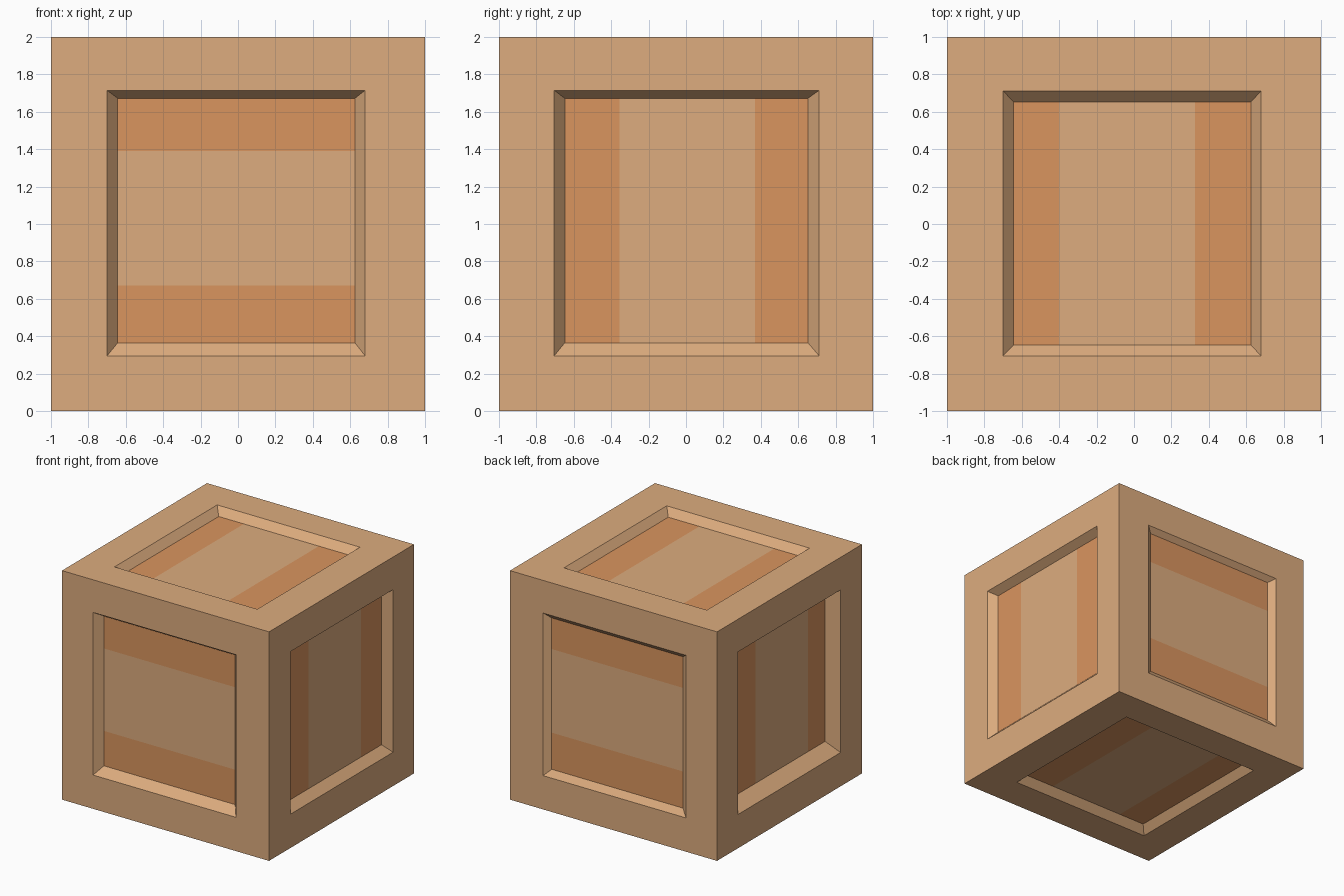
import bpy, bmesh

if "Cube" in bpy.data.objects:
    bpy.data.objects.remove(bpy.data.objects["Cube"])


def material(name, rgb):
    lin = [((c / 255 + 0.055) / 1.055) ** 2.4 for c in rgb]
    m = bpy.data.materials.new(name)
    m.diffuse_color = (*lin, 1)
    m.use_nodes = True
    m.node_tree.nodes["Principled BSDF"].inputs["Base Color"].default_value = m.diffuse_color
    return m


mesh = bpy.data.meshes.new("crate")
crate = bpy.data.objects.new("crate", mesh)
bpy.context.collection.objects.link(crate)
mesh.materials.append(material("light wood", (221, 172, 126)))
mesh.materials.append(material("orange wood", (218, 149, 95)))

LOW, HIGH = (-1, -1, 0), (1, 1, 2)
# Opening in the frame and the smaller recessed panel, as ranges on x, y, z
OPENING = ((-0.70, 0.68), (-0.705, 0.712), (0.295, 1.715))
PANEL = ((-0.643, 0.625), (-0.648, 0.652), (0.365, 1.672))

bm = bmesh.new()


def side(axis, sign, depth, plain, floor=None):
    """One crate side: flat frame, sloped walls and a recessed striped panel.
    The stripes cross the next axis; plain is the unstriped middle range."""
    u, v = (axis + 1) % 3, (axis + 2) % 3
    top = HIGH[axis] if sign > 0 else LOW[axis]
    panel = list(PANEL)
    if floor is not None:
        panel[2] = (floor, PANEL[2][1])

    def vert(a, b, d):
        co = [0, 0, 0]
        co[axis], co[u], co[v] = top - sign * d, a, b
        return bm.verts.new(co)

    def ring(ru, rv, d):
        return [vert(a, b, d) for a, b in
                ((ru[0], rv[0]), (ru[1], rv[0]), (ru[1], rv[1]), (ru[0], rv[1]))]

    def add(verts, mat=0):
        f = bm.faces.new(verts if sign > 0 else verts[::-1])
        f.material_index = mat

    # Frame and sloped walls
    rings = [ring((LOW[u], HIGH[u]), (LOW[v], HIGH[v]), 0),
             ring(OPENING[u], OPENING[v], 0),
             ring(panel[u], panel[v], depth)]
    for outer, inner in zip(rings, rings[1:]):
        for i in range(4):
            j = (i + 1) % 4
            add([outer[i], outer[j], inner[j], inner[i]])

    # Panel: stripe, plain middle, stripe
    cuts = (panel[u][0], *plain, panel[u][1])
    for i in range(3):
        add(ring(cuts[i:i + 2], panel[v], depth), 0 if i == 1 else 1)


side(1, -1, 0.068, (0.67, 1.39))            # front
side(1, 1, 0.04, (0.67, 1.40), 0.35)        # back
side(0, 1, 0.07, (-0.355, 0.37))            # right
side(0, -1, 0.11, (-0.41, 0.315), 0.385)    # left
side(2, 1, 0.063, (-0.40, 0.325))           # top
side(2, -1, 0.065, (-0.39, 0.335))          # bottom

bmesh.ops.remove_doubles(bm, verts=bm.verts, dist=0.0001)
bm.to_mesh(mesh)
bm.free()
